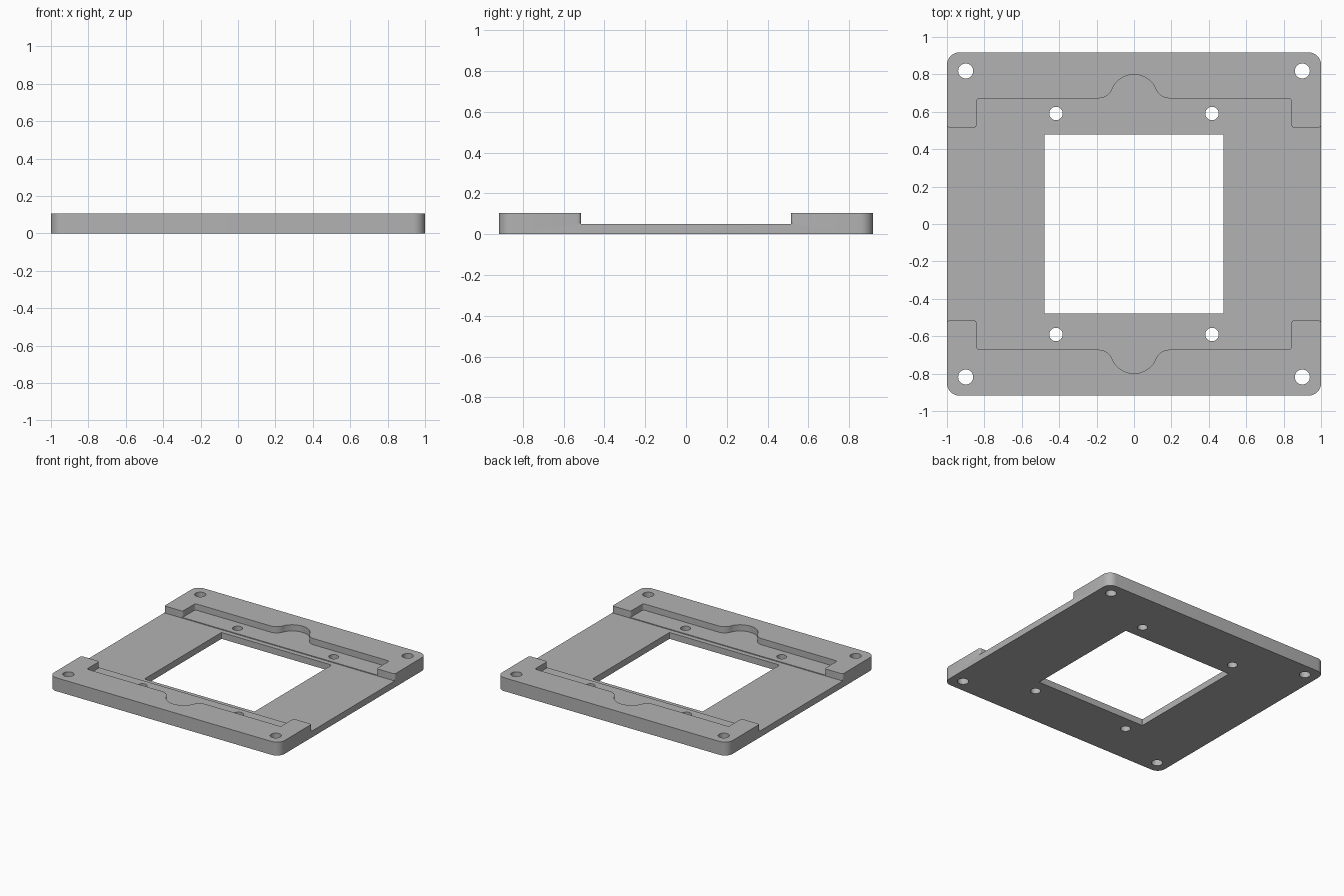
import bpy, bmesh
from math import cos, sin, pi, atan2

if "Cube" in bpy.data.objects:
    bpy.data.objects.remove(bpy.data.objects["Cube"], do_unlink=True)

grey = bpy.data.materials.new("Plain grey")
grey.use_nodes = True
grey.diffuse_color = (0.45, 0.45, 0.45, 1)
grey.node_tree.nodes["Principled BSDF"].inputs["Base Color"].default_value = grey.diffuse_color

HALF_X, HALF_Y, TOP = 1.0, 0.917, 0.105
FLOOR, LEDGE = 0.05, 0.056           # side floor and slightly raised inner ledge
TAB_X, TAB_Y, RAIL_Y = 0.842, 0.515, 0.672


def arc(cx, cy, r, a0, a1, n=8):
    return [(cx + r * cos(a0 + (a1 - a0) * i / n), cy + r * sin(a0 + (a1 - a0) * i / n))
            for i in range(n + 1)]


def rounded_rect(hx, hy, r):
    pts = []
    for k, (sx, sy) in enumerate([(1, 1), (-1, 1), (-1, -1), (1, -1)]):
        pts += arc(sx * (hx - r), sy * (hy - r), r, k * pi / 2, (k + 1) * pi / 2)
    return pts


def prism(name, outline, z0, z1):
    """Extrude a closed outline between two heights."""
    bm = bmesh.new()
    face = bm.faces.new([bm.verts.new((x, y, z0)) for x, y in outline])
    new = bmesh.ops.extrude_face_region(bm, geom=[face])["geom"]
    bmesh.ops.translate(bm, vec=(0, 0, z1 - z0),
                        verts=[v for v in new if isinstance(v, bmesh.types.BMVert)])
    bmesh.ops.recalc_face_normals(bm, faces=bm.faces)
    mesh = bpy.data.meshes.new(name)
    bm.to_mesh(mesh)
    bm.free()
    obj = bpy.data.objects.new(name, mesh)
    bpy.context.collection.objects.link(obj)
    mesh.materials.append(grey)
    return obj


def channel_outline():
    """Recess between the rails: tabs at the ends, a round thumb notch mid-rail."""
    notch_r, fillet, reach, small = 0.127, 0.08, 0.19, 0.015
    a = atan2(fillet, reach)
    quarter = [(HALF_X + 0.1, TAB_Y + small)]
    quarter += arc(HALF_X - small, TAB_Y + small, small, 0, -pi / 2, 4)
    quarter += arc(TAB_X + small, TAB_Y + small, small, -pi / 2, -pi, 4)
    quarter += arc(TAB_X - small, RAIL_Y - small, small, 0, pi / 2, 4)
    quarter += arc(reach, RAIL_Y + fillet, fillet, -pi / 2, a - pi, 10)
    quarter += arc(0, RAIL_Y, notch_r, a, pi / 2, 14)[1:]
    half = quarter + [(-x, y) for x, y in quarter[-2::-1]]
    return half + [(-x, -y) for x, y in half]


# Solid slab, then the recesses and openings taken out of it
plate = prism("mounting_plate", rounded_rect(HALF_X, HALF_Y, 0.065), 0, TOP)
cutters = [
    prism("channel_cutter", channel_outline(), LEDGE, 0.3),
    prism("floor_cutter", rounded_rect(HALF_X + 0.1, TAB_Y, 0.01), FLOOR, 0.2),
    prism("window_cutter", rounded_rect(0.478, 0.478, 0.006), -0.1, 0.25),
]
# Corner holes and inner screw holes
for hx, hy, r in [(0.9, 0.818, 0.04), (0.417, 0.591, 0.036)]:
    for sx in (-1, 1):
        for sy in (-1, 1):
            ring = arc(sx * hx, sy * hy, r, 0, 2 * pi, 32)[:-1]
            cutters.append(prism("hole_cutter", ring, -0.1, 0.25))

bpy.context.view_layer.objects.active = plate
for cutter in cutters:
    mod = plate.modifiers.new(cutter.name, "BOOLEAN")
    mod.operation, mod.solver, mod.object = "DIFFERENCE", "EXACT", cutter
    bpy.ops.object.modifier_apply(modifier=mod.name)
    bpy.data.objects.remove(cutter, do_unlink=True)

for obj in bpy.context.selected_objects:
    obj.select_set(False)
plate.select_set(True)
bpy.ops.object.shade_smooth_by_angle(angle=pi / 6)
